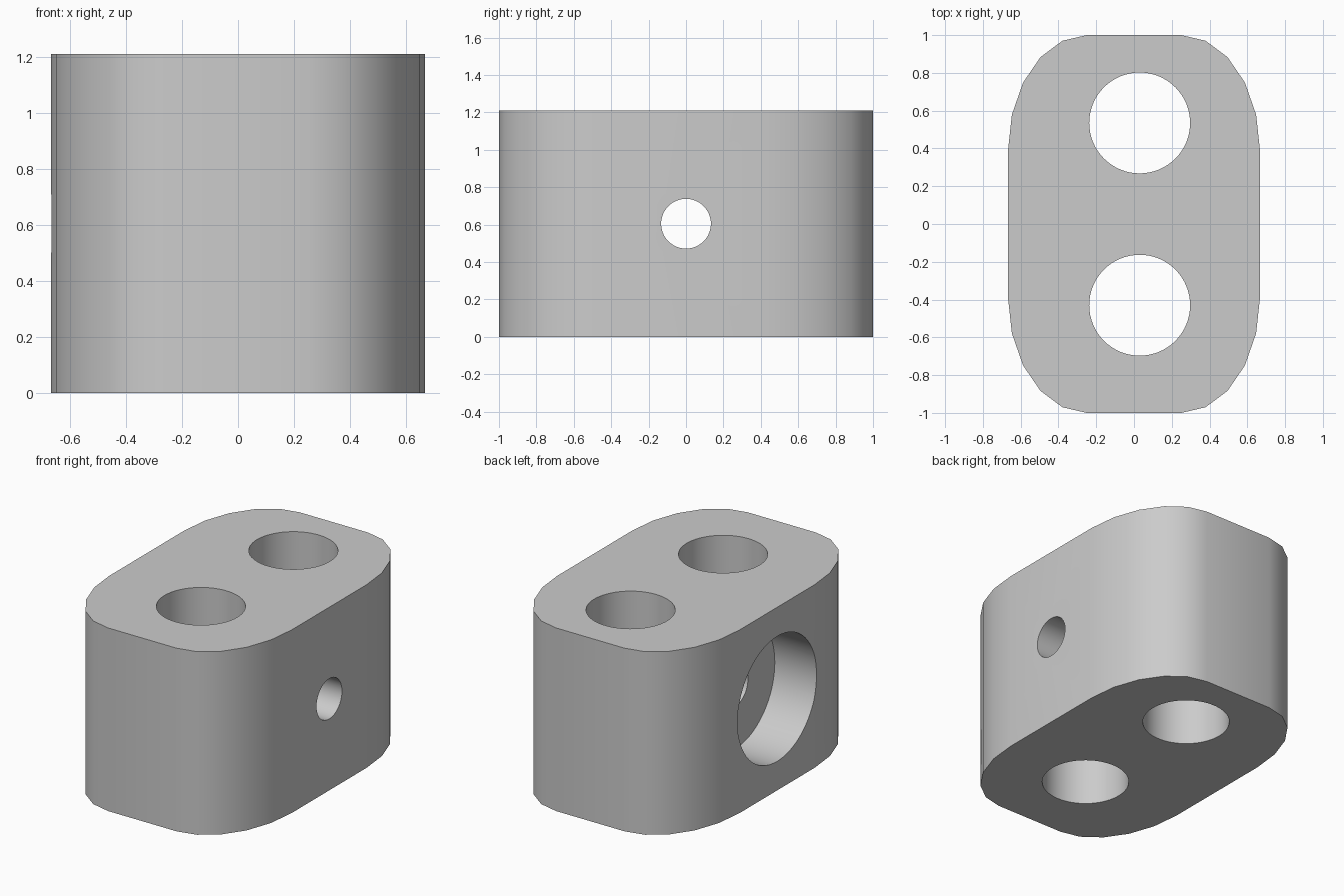
import bpy
import bmesh
import math
from mathutils import Matrix

HEIGHT = 1.21
HALF_X, HALF_Y = 0.667, 1.0
CORNER_X, CORNER_Y = 0.417, 0.61
CORNER_STEPS = 5

cube = bpy.data.objects.get("Cube")
if cube:
    bpy.data.objects.remove(cube, do_unlink=True)

grey = bpy.data.materials.new("plain_grey")
grey.use_nodes = True
colour = (0.6, 0.6, 0.6, 1)
grey.diffuse_color = colour
grey.node_tree.nodes["Principled BSDF"].inputs["Base Color"].default_value = colour


def add_object(name, bm):
    bmesh.ops.recalc_face_normals(bm, faces=bm.faces)
    mesh = bpy.data.meshes.new(name)
    bm.to_mesh(mesh)
    bm.free()
    mesh.materials.append(grey)
    obj = bpy.data.objects.new(name, mesh)
    bpy.context.collection.objects.link(obj)
    return obj


def rounded_outline():
    """Rectangle with elliptical corners, counter-clockwise."""
    points = []
    for quarter, (sx, sy) in enumerate([(1, 1), (-1, 1), (-1, -1), (1, -1)]):
        for i in range(CORNER_STEPS + 1):
            a = math.pi / 2 * (quarter + i / CORNER_STEPS)
            points.append((sx * (HALF_X - CORNER_X) + CORNER_X * math.cos(a),
                           sy * (HALF_Y - CORNER_Y) + CORNER_Y * math.sin(a)))
    return points


def drill(name, radius, depth, centre, axis):
    """Hidden cylinder cut out of the block."""
    turn = Matrix.Rotation(math.pi / 2, 4, "Y") if axis == "X" else Matrix()
    bm = bmesh.new()
    bmesh.ops.create_cone(bm, cap_ends=True, segments=64, radius1=radius,
                          radius2=radius, depth=depth,
                          matrix=Matrix.Translation(centre) @ turn)
    cutter = add_object(name, bm)
    cutter.hide_render = True
    cutter.hide_set(True)
    cut = block.modifiers.new(name, "BOOLEAN")
    cut.operation = "DIFFERENCE"
    cut.solver = "EXACT"
    cut.object = cutter
    return cutter


# Block body
bm = bmesh.new()
base = bm.faces.new([bm.verts.new((x, y, 0)) for x, y in rounded_outline()])
top = bmesh.ops.extrude_face_region(bm, geom=[base])["geom"]
bmesh.ops.translate(bm, vec=(0, 0, HEIGHT),
                    verts=[v for v in top if isinstance(v, bmesh.types.BMVert)])
block = add_object("block", bm)

# Two upright bores, a cross hole and a wide blind pocket on the -x side
mid = HEIGHT / 2
cutters = [
    drill("rear_bore_cutter", 0.267, 2, (0.03, 0.535, mid), "Z"),
    drill("front_bore_cutter", 0.267, 2, (0.03, -0.43, mid), "Z"),
    drill("cross_hole_cutter", 0.133, 2, (0, 0, mid), "X"),
    drill("pocket_cutter", 0.413, 0.614, (-HALF_X, 0, mid), "X"),
]

# Apply the cuts and remove the cutters
bpy.context.view_layer.update()
graph = bpy.context.evaluated_depsgraph_get()
mesh = bpy.data.meshes.new_from_object(block.evaluated_get(graph))
block.modifiers.clear()
block.data = mesh
for cutter in cutters:
    bpy.data.objects.remove(cutter, do_unlink=True)

# Smooth curved walls, sharp rims
bpy.ops.object.select_all(action="DESELECT")
block.select_set(True)
bpy.context.view_layer.objects.active = block
bpy.ops.object.shade_smooth_by_angle(angle=math.radians(30))
